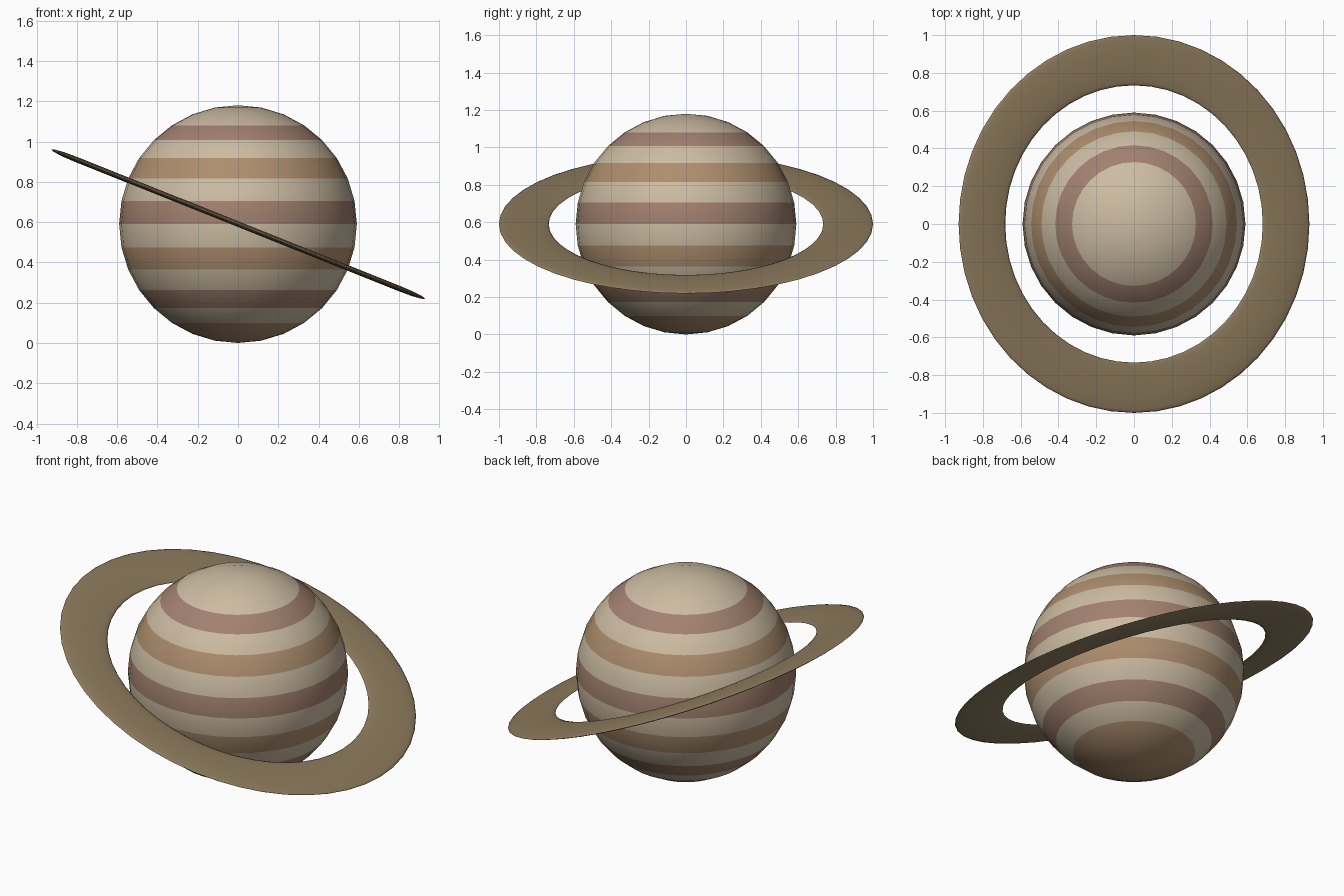
import bpy, math

if "Cube" in bpy.data.objects:
    bpy.data.objects.remove(bpy.data.objects["Cube"])

R = 0.59          # planet radius
TILT = 0.38       # ring tilt about y


def material(name, rgb):
    m = bpy.data.materials.new(name)
    m.diffuse_color = (*rgb, 1)
    m.use_nodes = True
    m.node_tree.nodes["Principled BSDF"].inputs["Base Color"].default_value = m.diffuse_color
    return m


cream = material("cream", (0.60, 0.50, 0.36))
rust = material("rust", (0.36, 0.22, 0.16))
tan = material("tan", (0.42, 0.27, 0.155))
sand = material("sand", (0.27, 0.20, 0.11))

# planet: 16 latitude rows, coloured row by row
bpy.ops.mesh.primitive_uv_sphere_add(segments=32, ring_count=16, radius=R, location=(0, 0, R))
planet = bpy.context.object
planet.name = "planet"
for m in (cream, rust, tan):
    planet.data.materials.append(m)
rows = [0, 0, 0, 1, 0, 2, 0, 1, 0, 2, 0, 1, 0, 2, 2, 2]
for p in planet.data.polygons:
    zs = [planet.data.vertices[i].co.z for i in p.vertices]
    mid = (math.acos(max(-1, min(1, max(zs) / R))) + math.acos(max(-1, min(1, min(zs) / R)))) / 2
    p.material_index = rows[int(mid / math.pi * 16)]
bpy.ops.object.shade_smooth()

# ring: flattened torus, tilted
bpy.ops.mesh.primitive_torus_add(major_segments=48, minor_segments=12,
                                 major_radius=0.867, minor_radius=0.133,
                                 location=(0, 0, R), rotation=(0, TILT, 0))
ring = bpy.context.object
ring.name = "planet_ring"
ring.scale.z = 0.1
ring.data.materials.append(sand)
bpy.ops.object.shade_smooth()
